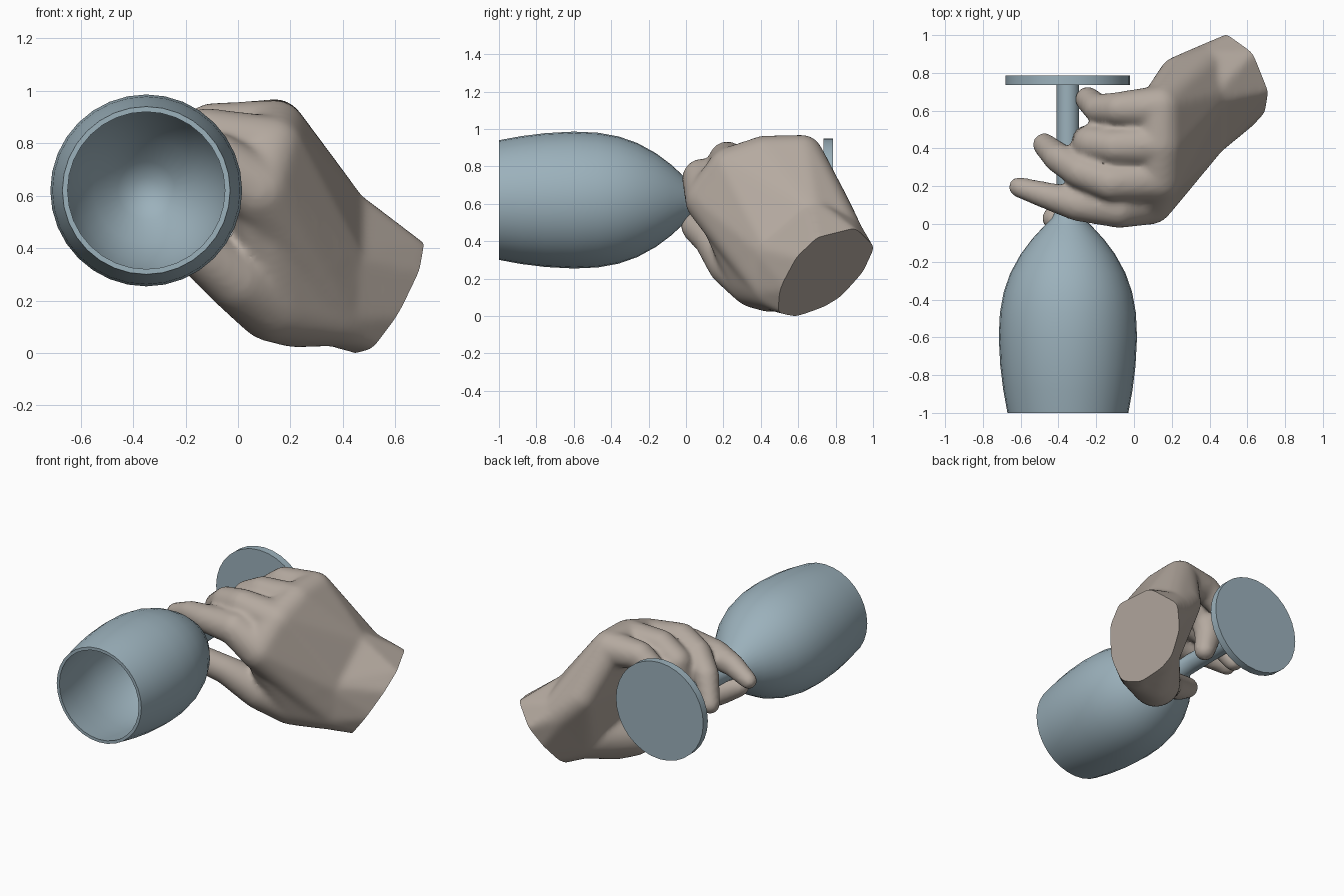
import bpy, bmesh, math
from mathutils import Vector, Matrix

if "Cube" in bpy.data.objects:
    bpy.data.objects.remove(bpy.data.objects["Cube"])


def link(name, bm):
    me = bpy.data.meshes.new(name)
    bm.to_mesh(me)
    bm.free()
    ob = bpy.data.objects.new(name, me)
    bpy.context.collection.objects.link(ob)
    return ob


def smooth(ob, angle):
    bpy.ops.object.select_all(action='DESELECT')
    ob.select_set(True)
    bpy.context.view_layer.objects.active = ob
    bpy.ops.object.shade_smooth_by_angle(angle=math.radians(angle))


def lathe(name, profile, cx, cz, n=32):
    """Revolve (radius, y) points round an axis parallel to y."""
    bm = bmesh.new()
    rings = []
    for r, y in profile:
        if r == 0:
            rings.append([bm.verts.new((cx, y, cz))] * n)
        else:
            rings.append([bm.verts.new((cx + r * math.cos(2 * math.pi * i / n), y,
                                        cz + r * math.sin(2 * math.pi * i / n))) for i in range(n)])
    for a, b in zip(rings, rings[1:]):
        for i in range(n):
            j = (i + 1) % n
            bm.faces.new(list(dict.fromkeys((a[i], a[j], b[j], b[i]))))
    bmesh.ops.recalc_face_normals(bm, faces=bm.faces)
    return link(name, bm)


def add_hull(target, balls, points=()):
    """Add the convex hull of some (x, y, z, radius) balls and loose points."""
    bm = bmesh.new()
    for x, y, z, r in balls:
        bmesh.ops.create_icosphere(bm, subdivisions=3, radius=r,
                                   matrix=Matrix.Translation((x, y, z)))
    for p in points:
        bm.verts.new(p)
    bmesh.ops.delete(bm, geom=list(bm.faces) + list(bm.edges), context='EDGES_FACES')
    bmesh.ops.convex_hull(bm, input=list(bm.verts))
    loose = [v for v in bm.verts if not v.link_faces]
    bmesh.ops.delete(bm, geom=loose, context='VERTS')
    bmesh.ops.recalc_face_normals(bm, faces=bm.faces)
    me = bpy.data.meshes.new("tmp")
    bm.to_mesh(me)
    bm.free()
    target.from_mesh(me)
    bpy.data.meshes.remove(me)


# Stemmed glass: inside of bowl, rim, outside, stem, foot
glass = lathe("wine_glass", [
    (0, -.02), (.05, -.025), (.11, -.07), (.2, -.17), (.265, -.28), (.31, -.42), (.338, -.57),
    (.335, -.72), (.32, -.86), (.3, -1), (.32, -1),
    (.342, -.88), (.358, -.75), (.366, -.6), (.36, -.47), (.34, -.36), (.305, -.26),
    (.25, -.16), (.19, -.08), (.13, -.015), (.085, .03), (.062, .08),
    (.06, .2), (.06, .735), (.33, .735), (.33, .785), (0, .785)],
    -.35, .62)
smooth(glass, 40)

# Hand: palm and thumb mound meet at the heel, then run on to the wrist outline
wrist = [Vector(p) for p in (
    (.71, .70, .42), (.63, .90, .47), (.49, 1.0, .37), (.41, .93, .22), (.39, .85, .13),
    (.40, .75, .07), (.44, .61, .02), (.52, .51, .04), (.63, .53, .17), (.69, .60, .33))]
axis = Vector((.13, .078, -.104)).normalized()
centre = sum(wrist, Vector()) / len(wrist)
cuff = wrist + [p + axis * .06 for p in wrist]
knuckles = [(.08, .13, .62, .135), (.13, .24, .78, .125), (.14, .42, .845, .12),
            (.14, .62, .855, .115)]
low_heel = [(.38, .47, .33, .12), (.37, .48, .15, .125), (.35, .62, .22, .16)]
heel = [(.40, .68, .53, .1), (.38, .83, .43, .12)] + low_heel

bm = bmesh.new()
add_hull(bm, knuckles + [(.24, .78, .56, .11)] + heel)
add_hull(bm, [(.14, .38, .2, .16), (.22, .45, .16, .14), (.11, .17, .56, .11)] + low_heel)
add_hull(bm, heel, cuff)
# Web between thumb and first finger
add_hull(bm, [(.07, .16, .55, .1), (.10, .27, .32, .1)])

# Fingers and thumb: tapered chains of balls
fingers = [
    [knuckles[0], (-.08, .085, .735, .107), (-.3, .105, .735, .09), (-.46, .15, .72, .072),
     (-.61, .195, .67, .055)],
    [knuckles[1], (-.12, .22, .835, .1), (-.28, .275, .80, .09), (-.40, .35, .71, .08),
     (-.475, .42, .56, .063)],
    [knuckles[2], (-.1, .41, .86, .095), (-.23, .43, .79, .095), (-.245, .44, .66, .085),
     (-.21, .45, .53, .068)],
    [knuckles[3], (-.08, .61, .86, .09), (-.19, .61, .79, .078), (-.245, .66, .67, .068),
     (-.24, .66, .55, .055)],
    [(.14, .38, .2, .16), (.0, .24, .28, .125), (-.18, .13, .41, .09), (-.32, .06, .475, .085),
     (-.42, .03, .52, .068)],
]
for chain in fingers:
    for a, b in zip(chain, chain[1:]):
        add_hull(bm, [a, b])
hand = link("hand", bm)

# Fuse into one skin and soften
rm = hand.modifiers.new("fuse", 'REMESH')
rm.mode = 'VOXEL'
rm.voxel_size = .016
sm = hand.modifiers.new("soften", 'SMOOTH')
sm.factor = .5
sm.iterations = 10
fused = bpy.data.meshes.new_from_object(hand.evaluated_get(bpy.context.evaluated_depsgraph_get()))
hand.modifiers.clear()

# Flat cut at the wrist
bm = bmesh.new()
bm.from_mesh(fused)
cut = bmesh.ops.bisect_plane(bm, geom=bm.verts[:] + bm.edges[:] + bm.faces[:], plane_co=centre,
                             plane_no=axis, clear_outer=True)
edges = [e for e in cut['geom_cut'] if isinstance(e, bmesh.types.BMEdge)]
bmesh.ops.contextual_create(bm, geom=edges)
bm.to_mesh(hand.data)
bm.free()
smooth(hand, 40)

# Materials
for ob, col in ((glass, (.33, .44, .5, 1)), (hand, (.46, .4, .35, 1))):
    mat = bpy.data.materials.new(ob.name + "_colour")
    mat.diffuse_color = col
    mat.use_nodes = True
    mat.node_tree.nodes["Principled BSDF"].inputs["Base Color"].default_value = mat.diffuse_color
    ob.data.materials.clear()
    ob.data.materials.append(mat)
